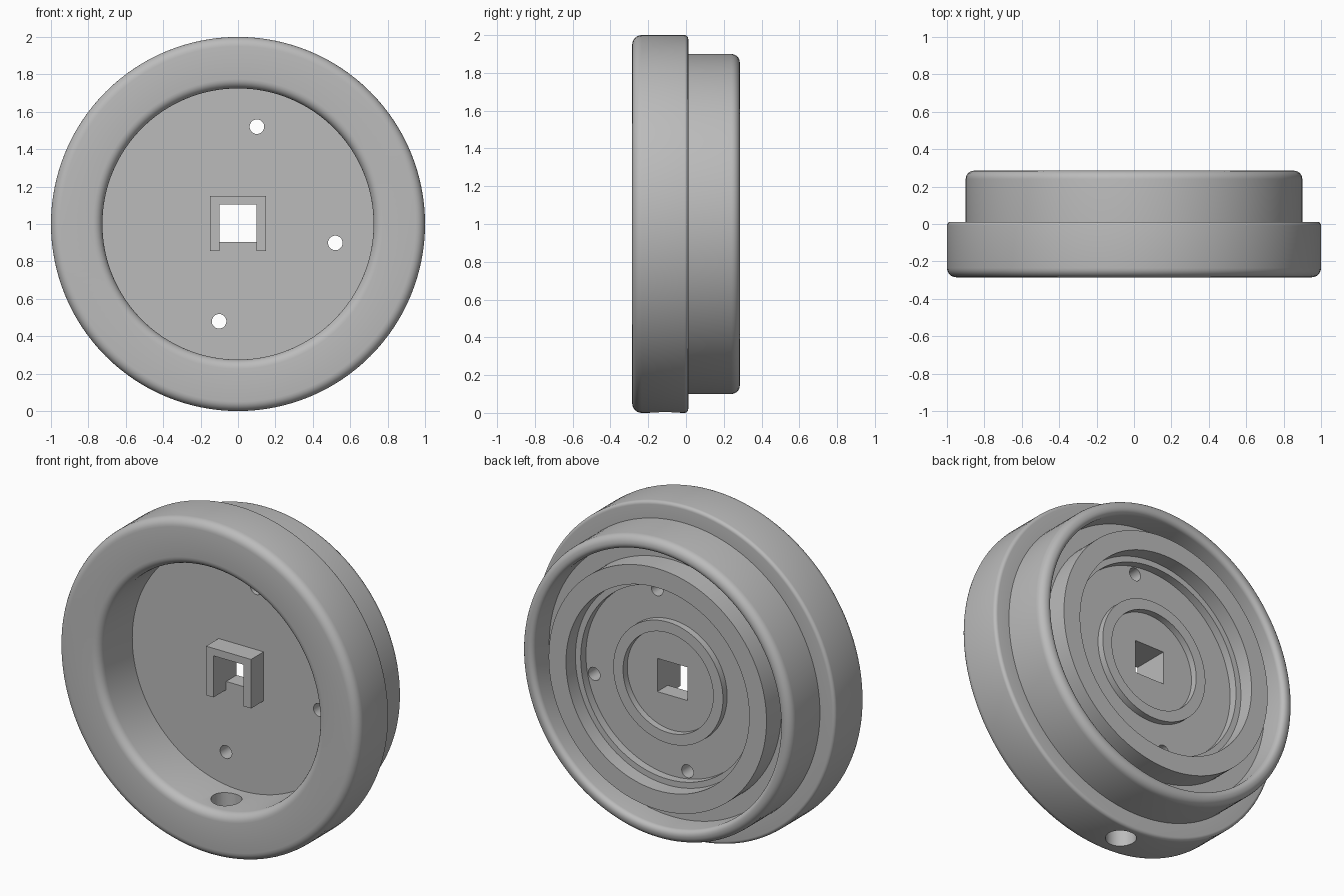
import bpy, bmesh, math
from mathutils import Vector, Matrix

if "Cube" in bpy.data.objects:
    bpy.data.objects.remove(bpy.data.objects["Cube"], do_unlink=True)

# Single plain grey material
grey = bpy.data.materials.new("plain_grey")
grey.use_nodes = True
colour = (0.5, 0.5, 0.5, 1)
grey.diffuse_color = colour
grey.node_tree.nodes["Principled BSDF"].inputs["Base Color"].default_value = colour

CENTRE = Vector((0, 0, 1))
FLOOR_FRONT, FLOOR_BACK = 0.03, 0.13


def make_object(name, bm):
    bmesh.ops.recalc_face_normals(bm, faces=bm.faces)
    mesh = bpy.data.meshes.new(name)
    bm.to_mesh(mesh)
    bm.free()
    mesh.materials.append(grey)
    obj = bpy.data.objects.new(name, mesh)
    bpy.context.collection.objects.link(obj)
    return obj


def rounded(corners, steps=6):
    """Replace each corner that has a radius with an arc."""
    out = []
    for i, (r, y, rad) in enumerate(corners):
        p = Vector((r, y))
        if not rad:
            out.append(p)
            continue
        a = (Vector(corners[i - 1][:2]) - p).normalized() * rad
        b = (Vector(corners[i + 1][:2]) - p).normalized() * rad
        for k in range(steps + 1):
            t = k / steps * math.pi / 2
            out.append(p + a * (1 - math.sin(t)) + b * (1 - math.cos(t)))
    return out


def revolve(name, corners, segments=128):
    """Spin a (radius, y) profile about the y axis."""
    bm = bmesh.new()
    verts = [bm.verts.new((p.x, p.y, 1)) for p in rounded(corners)]
    edges = [bm.edges.new(pair) for pair in zip(verts, verts[1:])]
    bmesh.ops.spin(bm, geom=verts + edges, cent=CENTRE, axis=(0, 1, 0),
                   angle=math.tau, steps=segments, use_merge=True)
    bmesh.ops.remove_doubles(bm, verts=bm.verts, dist=0.0001)
    return make_object(name, bm)


def cylinder(name, centre, radius, depth, along_y):
    bm = bmesh.new()
    turn = Matrix.Rotation(math.pi / 2, 4, 'X') if along_y else Matrix()
    bmesh.ops.create_cone(bm, cap_ends=True, segments=32, radius1=radius,
                          radius2=radius, depth=depth,
                          matrix=Matrix.Translation(centre) @ turn)
    return make_object(name, bm)


def box(name, low, high):
    low, high = Vector(low), Vector(high)
    bm = bmesh.new()
    bmesh.ops.create_cube(bm, size=1, matrix=Matrix.Translation((low + high) / 2)
                          @ Matrix.Diagonal((*(high - low), 1)))
    return make_object(name, bm)


# Turned body: front recess, wide rim, back lip, groove, inner ring and hub ring
body = revolve("housing_body", [
    (0, FLOOR_FRONT, 0), (0.725, FLOOR_FRONT, 0),
    (0.725, -0.285, 0.05), (1, -0.285, 0.05), (1, 0.012, 0.02),
    (0.9, 0.012, 0), (0.9, 0.285, 0.045), (0.82, 0.285, 0.03),
    (0.82, FLOOR_BACK, 0), (0.725, FLOOR_BACK, 0),
    (0.725, 0.27, 0), (0.61, 0.27, 0), (0.61, 0.18, 0), (0.575, 0.18, 0),
    (0.575, FLOOR_BACK, 0), (0.365, FLOOR_BACK, 0),
    (0.365, 0.17, 0), (0.3, 0.17, 0), (0.3, FLOOR_BACK, 0), (0, FLOOR_BACK, 0)])

# Cutters: square opening, three screw holes and the drain hole under the rim
cutters = [box("square_cutter", (-0.1, -0.1, 0.905), (0.1, 0.3, 1.105)),
           cylinder("drain_cutter", (0, -0.11, 0.1), 0.085, 0.5, False)]
for angle in (79, -11, -101):
    a = math.radians(angle)
    spot = CENTRE + Vector((0.53 * math.cos(a), 0.08, 0.53 * math.sin(a)))
    cutters.append(cylinder("screw_hole_cutter", spot, 0.039, 0.3, True))

for cutter in cutters:
    cutter.hide_render = True
    mod = body.modifiers.new("cut", 'BOOLEAN')
    mod.operation = 'DIFFERENCE'
    mod.solver = 'EXACT'
    mod.object = cutter

# Apply the cuts and drop the cutters
graph = bpy.context.evaluated_depsgraph_get()
cut_mesh = bpy.data.meshes.new_from_object(body.evaluated_get(graph))
body.modifiers.clear()
body.data = cut_mesh
for cutter in cutters:
    bpy.data.objects.remove(cutter, do_unlink=True)

# Bracket around the square opening, open at the bottom
outline = [(-0.15, 0.855), (-0.1, 0.855), (-0.1, 1.105), (0.1, 1.105),
           (0.1, 0.855), (0.15, 0.855), (0.15, 1.15), (-0.15, 1.15)]
bm = bmesh.new()
face = bm.faces.new([bm.verts.new((x, -0.09, z)) for x, z in outline])
side = bmesh.ops.extrude_face_region(bm, geom=[face], use_keep_orig=True)["geom"]
bmesh.ops.translate(bm, vec=(0, FLOOR_FRONT + 0.09, 0),
                    verts=[v for v in side if isinstance(v, bmesh.types.BMVert)])
make_object("socket_bracket", bm)

# Smooth the turned surfaces, keep real edges sharp
bpy.ops.object.select_all(action='DESELECT')
body.select_set(True)
bpy.context.view_layer.objects.active = body
bpy.ops.object.shade_smooth_by_angle(angle=math.radians(30))
